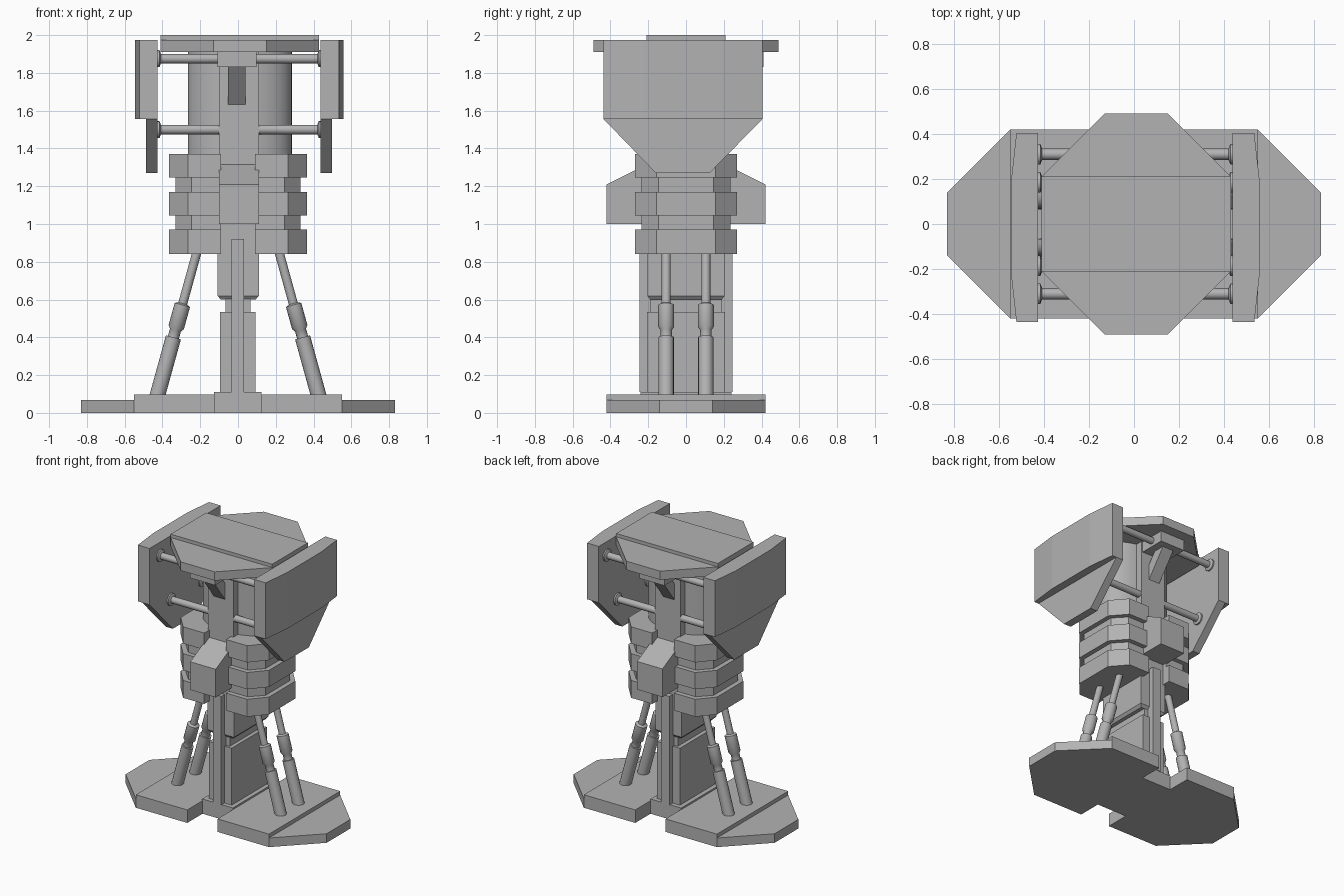
import bpy, bmesh, math
from mathutils import Vector

if "Cube" in bpy.data.objects:
    bpy.data.objects.remove(bpy.data.objects["Cube"], do_unlink=True)

GREY = (0.45, 0.45, 0.45, 1)
metal = bpy.data.materials.new("plain_grey")
metal.use_nodes = True
metal.diffuse_color = GREY
metal.node_tree.nodes["Principled BSDF"].inputs["Base Color"].default_value = GREY

SIDES = (("right", -1), ("left", 1))
ENDS = (("front", -1), ("back", 1))


def finish(name, bm, smooth=False):
    bmesh.ops.recalc_face_normals(bm, faces=bm.faces)
    mesh = bpy.data.meshes.new(name)
    bm.to_mesh(mesh)
    bm.free()
    mesh.materials.append(metal)
    obj = bpy.data.objects.new(name, mesh)
    bpy.context.collection.objects.link(obj)
    if smooth:
        bpy.ops.object.select_all(action="DESELECT")
        obj.select_set(True)
        bpy.context.view_layer.objects.active = obj
        bpy.ops.object.shade_smooth_by_angle(angle=math.radians(40))
    return obj


def prism(name, outline, lo, hi, axis="z", smooth=False):
    """Extrude a 2D outline: (x, y) along z, or (y, z) along x."""
    bm = bmesh.new()
    place = (lambda p, d: (p[0], p[1], d)) if axis == "z" else (lambda p, d: (d, p[0], p[1]))
    rings = [[bm.verts.new(place(p, d)) for p in outline] for d in (lo, hi)]
    for ring in rings:
        bm.faces.new(ring)
    count = len(outline)
    for i in range(count):
        j = (i + 1) % count
        bm.faces.new((rings[0][i], rings[0][j], rings[1][j], rings[1][i]))
    return finish(name, bm, smooth)


def box(name, x0, x1, y, z0, z1):
    return prism(name, [(x0, -y), (x1, -y), (x1, y), (x0, y)], z0, z1)


def mirrored(half, side=1):
    """Complete an outline given for y >= 0 and flip it to one side in x."""
    full = half + [(x, -y) for x, y in reversed(half)]
    return [(side * x, y) for x, y in full]


def turned(name, start, end, profile):
    """Stepped round bar; profile holds (fraction along the bar, radius)."""
    start, end = Vector(start), Vector(end)
    turn = (end - start).to_track_quat("Z", "Y")
    bm = bmesh.new()
    rings = []
    for t, r in profile:
        angles = [math.tau * i / 16 for i in range(16)]
        rings.append([bm.verts.new(start.lerp(end, t) + turn @ Vector((r * math.cos(a), r * math.sin(a), 0)))
                      for a in angles])
    for a, b in zip(rings, rings[1:]):
        for i in range(16):
            j = (i + 1) % 16
            bm.faces.new((a[i], a[j], b[j], b[i]))
    bm.faces.new(rings[0])
    bm.faces.new(rings[-1])
    return finish(name, bm, True)


# Feet: wide clipped slab with a raised inner deck
for label, s in SIDES:
    prism(label + "_foot", mirrored([(0.125, 0.42), (0.55, 0.42), (0.83, 0.14)], s), 0, 0.068)
    box(label + "_foot_deck", *sorted((s * 0.125, s * 0.55)), 0.42, 0.068, 0.097)

# Central column
box("column_base", -0.128, 0.125, 0.24, 0, 0.11)
box("column_rib", -0.035, 0.033, 0.245, 0.11, 0.92)
box("lower_column", -0.095, 0.093, 0.207, 0.11, 0.535)
box("inner_column", -0.065, 0.065, 0.19, 0.5, 0.65)
box("upper_column", -0.108, 0.11, 0.205, 0.62, 1.0)
foot_of_sleeve = box("upper_column_lip", -0.108, 0.11, 0.205, 0.6, 0.62)
for v in foot_of_sleeve.data.vertices:
    if v.co.z < 0.61:
        v.co.x *= 0.85
        v.co.y *= 0.92

# Sloping leg pistons
piston = [(0, 0.041), (0.41, 0.041), (0.41, 0.03), (0.46, 0.03), (0.48, 0.042),
          (0.63, 0.042), (0.64, 0.024), (1, 0.024)]
for label, s in SIDES:
    for end, e in ENDS:
        turned(f"{label}_{end}_leg_piston", (s * 0.43, e * 0.105, 0.08), (s * 0.215, e * 0.105, 0.86), piston)

# Stacked waist bands on both sides of the spine
wide = [(0.09, 0.27), (0.265, 0.27), (0.365, 0.155)]
narrow = [(0.09, 0.235), (0.245, 0.235), (0.33, 0.145)]
bands = [(wide, 0.84, 0.97), (narrow, 0.97, 1.045), (wide, 1.045, 1.17),
         (narrow, 1.17, 1.245), (wide, 1.245, 1.37)]
for label, s in SIDES:
    for number, (outline, z0, z1) in enumerate(bands, 1):
        prism(f"{label}_waist_band_{number}", mirrored(outline, s), z0, z1)

# Spine, with a block reaching out to the front and back
prism("spine_block", [(-0.42, 1.0), (0.42, 1.0), (0.42, 1.21), (0.21, 1.315), (-0.21, 1.315), (-0.42, 1.21)],
      -0.1, 0.11, axis="x")
box("spine", -0.1, 0.11, 0.21, 1.3, 1.91)
box("top_beam", -0.108, 0.098, 0.41, 1.83, 1.91)
for end, e in ENDS:
    prism(end + "_brace", [(e * 0.2, 1.62), (e * 0.36, 1.83), (e * 0.27, 1.83), (e * 0.2, 1.74)],
          -0.052, 0.04, axis="x")

# Round torso core
oval = [(0.01 + 0.275 * math.cos(a), 0.17 * math.sin(a)) for a in (math.tau * i / 48 for i in range(48))]
prism("torso_core", oval, 1.37, 1.91, smooth=True)

# Roof
prism("roof", [(x + 0.01, y) for x, y in mirrored([(-0.42, 0.21), (-0.14, 0.49), (0.14, 0.49), (0.42, 0.21)])],
      1.91, 1.975)
box("roof_plate", -0.41, 0.43, 0.21, 1.975, 2.0)

# Side shields: thick upper plate with bevelled ends, thin tapering skirt
for label, s in SIDES:
    upper = mirrored([(0.432, 0.42), (0.528, 0.42), (0.552, 0.205)], s)
    prism(label + "_shield", [(x + 0.006, y - 0.016) for x, y in upper], 1.555, 1.975)
    prism(label + "_shield_skirt", [(-0.436, 1.555), (-0.16, 1.27), (0.125, 1.27), (0.404, 1.555)],
          s * 0.432 + 0.006, s * 0.492 + 0.006, axis="x")

# Cross rods with flanged ends
rod = [(0, 0.045), (0.013, 0.045), (0.022, 0.025), (0.978, 0.025), (0.987, 0.045), (1, 0.045)]
for height, y, z in (("upper", 0.31, 1.875), ("lower", 0.185, 1.5)):
    for end, e in ENDS:
        turned(f"{height}_{end}_cross_rod", (-0.427, e * y, z), (0.439, e * y, z), rod)
